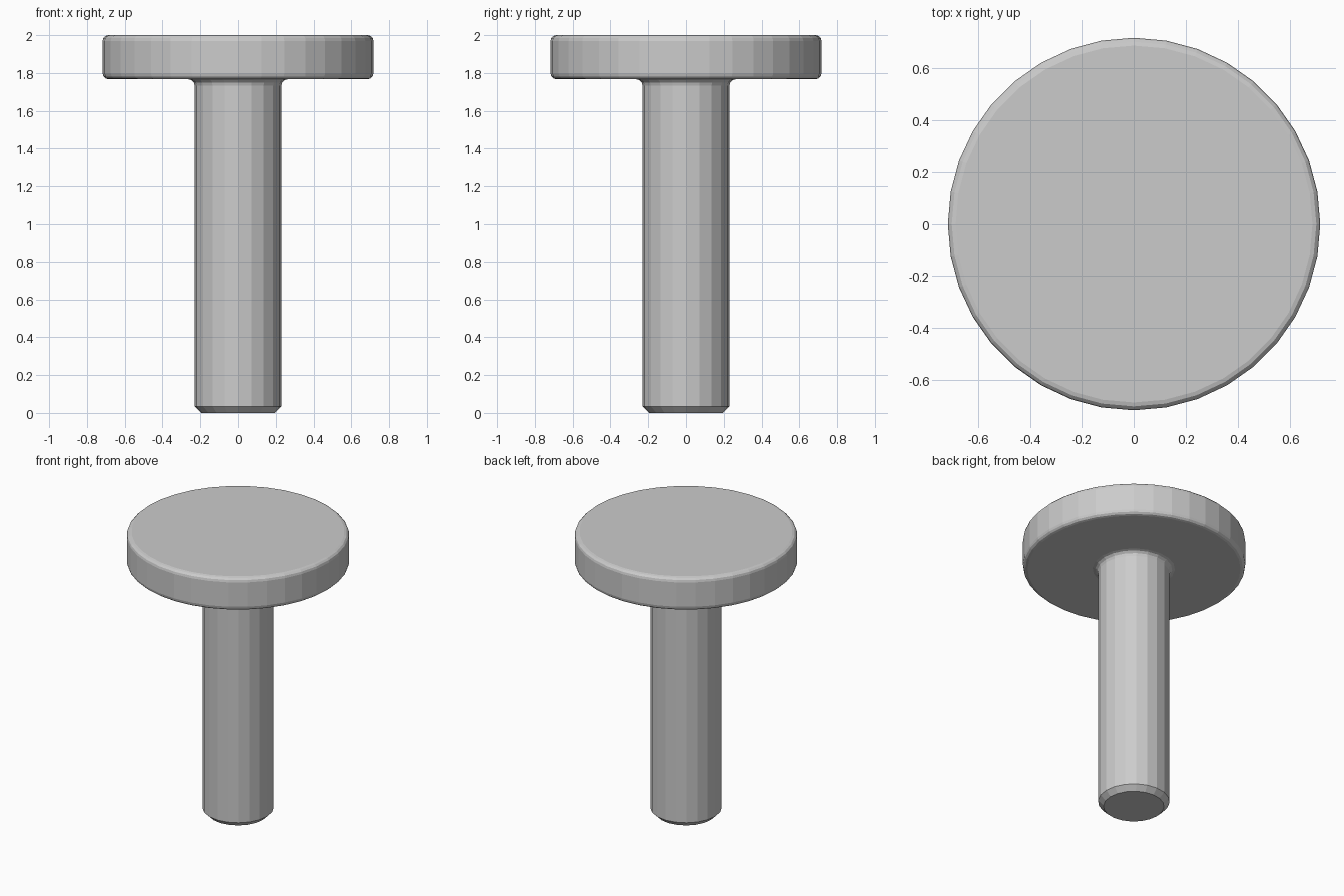
import bpy
import bmesh
from math import sin, cos, pi

cube = bpy.data.objects.get("Cube")
if cube:
    bpy.data.objects.remove(cube, do_unlink=True)

steel = bpy.data.materials.new("plain_grey_metal")
steel.use_nodes = True
grey = (0.6, 0.6, 0.6, 1)
steel.diffuse_color = grey
steel.node_tree.nodes["Principled BSDF"].inputs["Base Color"].default_value = grey


def arc(cx, cz, r, start, end, steps=3):
    """Profile points along a quarter round, angles in units of pi."""
    angles = [pi * (start + (end - start) * i / steps) for i in range(steps + 1)]
    return [(cx + r * cos(a), cz + r * sin(a)) for a in angles]


def lathe(name, profile, sides):
    """Turn a bottom-to-top (radius, height) profile into a capped solid."""
    bm = bmesh.new()
    rings = [[bm.verts.new((r * cos(2 * pi * i / sides), r * sin(2 * pi * i / sides), z))
              for i in range(sides)] for r, z in profile]
    for low, high in zip(rings, rings[1:]):
        for i in range(sides):
            j = (i + 1) % sides
            bm.faces.new((low[i], low[j], high[j], high[i]))
    bm.faces.new(rings[0][::-1])
    bm.faces.new(rings[-1])
    mesh = bpy.data.meshes.new(name)
    bm.to_mesh(mesh)
    bm.free()
    mesh.materials.append(steel)
    obj = bpy.data.objects.new(name, mesh)
    bpy.context.collection.objects.link(obj)
    return obj


# Disc head with rounded rims
head_radius, head_bottom, rim = 0.717, 1.767, 0.03
lathe("head",
      arc(head_radius - rim, head_bottom + rim, rim, -0.5, 0)
      + arc(head_radius - rim, 2 - rim, rim, 0, 0.5), 36)

# Shank with chamfered tip and a concave fillet running into the head
shank_radius, fillet = 0.23, 0.035
lathe("shank",
      [(shank_radius - 0.035, 0), (shank_radius, 0.035)]
      + arc(shank_radius + fillet, head_bottom - fillet, fillet, 1, 0.5)
      + [(shank_radius + fillet, head_bottom + 0.01)], 20)
